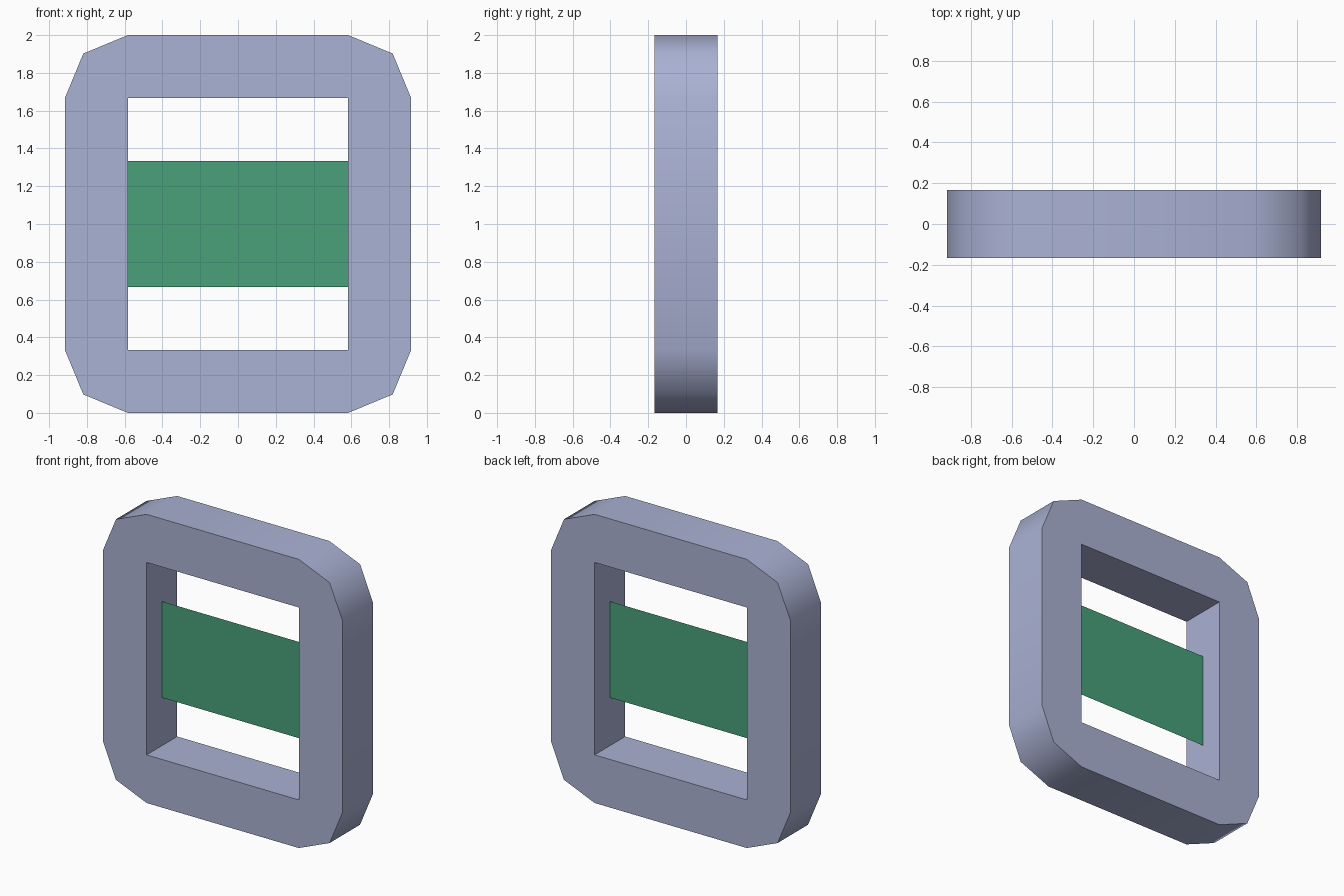
import bpy, bmesh, math

if "Cube" in bpy.data.objects:
    bpy.data.objects.remove(bpy.data.objects["Cube"])

R = 1 / 3          # frame thickness and corner radius
HX = 0.5833        # half width of the opening
Z0, Z1 = R, 2 - R  # bottom and top of the opening
D = 1 / 6          # half depth


def material(name, rgb):
    m = bpy.data.materials.new(name)
    m.diffuse_color = (*rgb, 1)
    m.use_nodes = True
    m.node_tree.nodes["Principled BSDF"].inputs["Base Color"].default_value = m.diffuse_color
    return m


def add_object(name, bm, mat):
    me = bpy.data.meshes.new(name)
    bm.to_mesh(me)
    bm.free()
    me.materials.append(mat)
    ob = bpy.data.objects.new(name, me)
    bpy.context.collection.objects.link(ob)
    return ob


lavender = material("pale lavender", (0.402, 0.445, 0.658))
green = material("green", (0.065, 0.356, 0.195))

# Frame: opening corners, each with three rounded outer points
corners = [(HX, Z1, 0), (-HX, Z1, 90), (-HX, Z0, 180), (HX, Z0, 270)]
bm = bmesh.new()
rings = []
for y in (-D, D):
    inner = [bm.verts.new((x, y, z)) for x, z, a in corners]
    outer = [[bm.verts.new((x + R * math.cos(math.radians(a + s)), y,
                            z + R * math.sin(math.radians(a + s))))
              for s in (0, 45, 90)] for x, z, a in corners]
    rings.append((inner, outer))
    for i in range(4):
        j = (i + 1) % 4
        bm.faces.new([inner[i]] + outer[i])
        bm.faces.new([inner[i], outer[i][2], outer[j][0], inner[j]])
# Outer and inner walls
for loops in ([r[0] for r in rings], [sum(r[1], []) for r in rings]):
    a, b = loops
    for i in range(len(a)):
        j = (i + 1) % len(a)
        bm.faces.new([a[i], a[j], b[j], b[i]])
bmesh.ops.recalc_face_normals(bm, faces=bm.faces)
frame = add_object("frame", bm, lavender)
bpy.context.view_layer.objects.active = frame
frame.select_set(True)
bpy.ops.object.shade_smooth_by_angle(angle=math.radians(50))

# Panel: single sheet across the middle of the opening
bm = bmesh.new()
bm.faces.new([bm.verts.new((x, 0, z)) for x, z in
              ((-HX, 2 / 3), (HX, 2 / 3), (HX, 4 / 3), (-HX, 4 / 3))])
add_object("centre_panel", bm, green)
